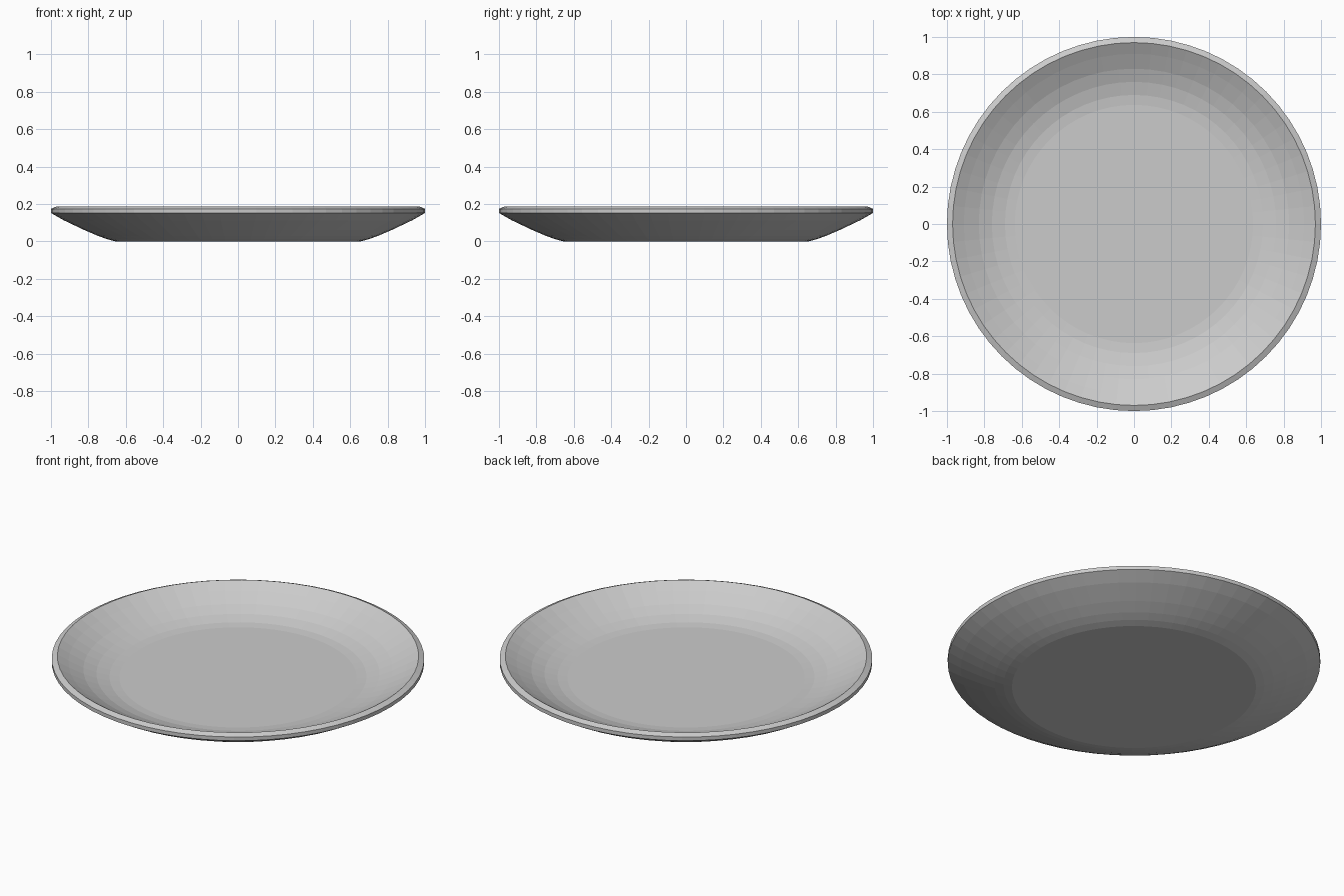
import bpy, bmesh
from math import cos, sin, tau

if "Cube" in bpy.data.objects:
    bpy.data.objects.remove(bpy.data.objects["Cube"])

SEGMENTS = 64

# Cross-section (radius, height), from underside around the rim to the inner floor
PROFILE = [
    (0.655, 0.0), (0.70, 0.012), (0.75, 0.03), (0.82, 0.06), (0.93, 0.112),
    (1.0, 0.152), (1.0, 0.174), (0.97, 0.187),
    (0.91, 0.152), (0.83, 0.11), (0.76, 0.083), (0.69, 0.066), (0.637, 0.061),
]


def lathe(name, profile, segments):
    bm = bmesh.new()
    rings = [[bm.verts.new((r * cos(tau * i / segments), r * sin(tau * i / segments), z))
              for i in range(segments)] for r, z in profile]
    for low, high in zip(rings, rings[1:]):
        for i in range(segments):
            j = (i + 1) % segments
            bm.faces.new((low[i], low[j], high[j], high[i]))
    # Flat base and flat eating surface
    bm.faces.new(rings[0][::-1])
    bm.faces.new(rings[-1])
    bmesh.ops.recalc_face_normals(bm, faces=bm.faces[:])
    mesh = bpy.data.meshes.new(name)
    bm.to_mesh(mesh)
    bm.free()
    obj = bpy.data.objects.new(name, mesh)
    bpy.context.collection.objects.link(obj)
    return obj


# Round shallow plate
lathe("plate", PROFILE, SEGMENTS)
